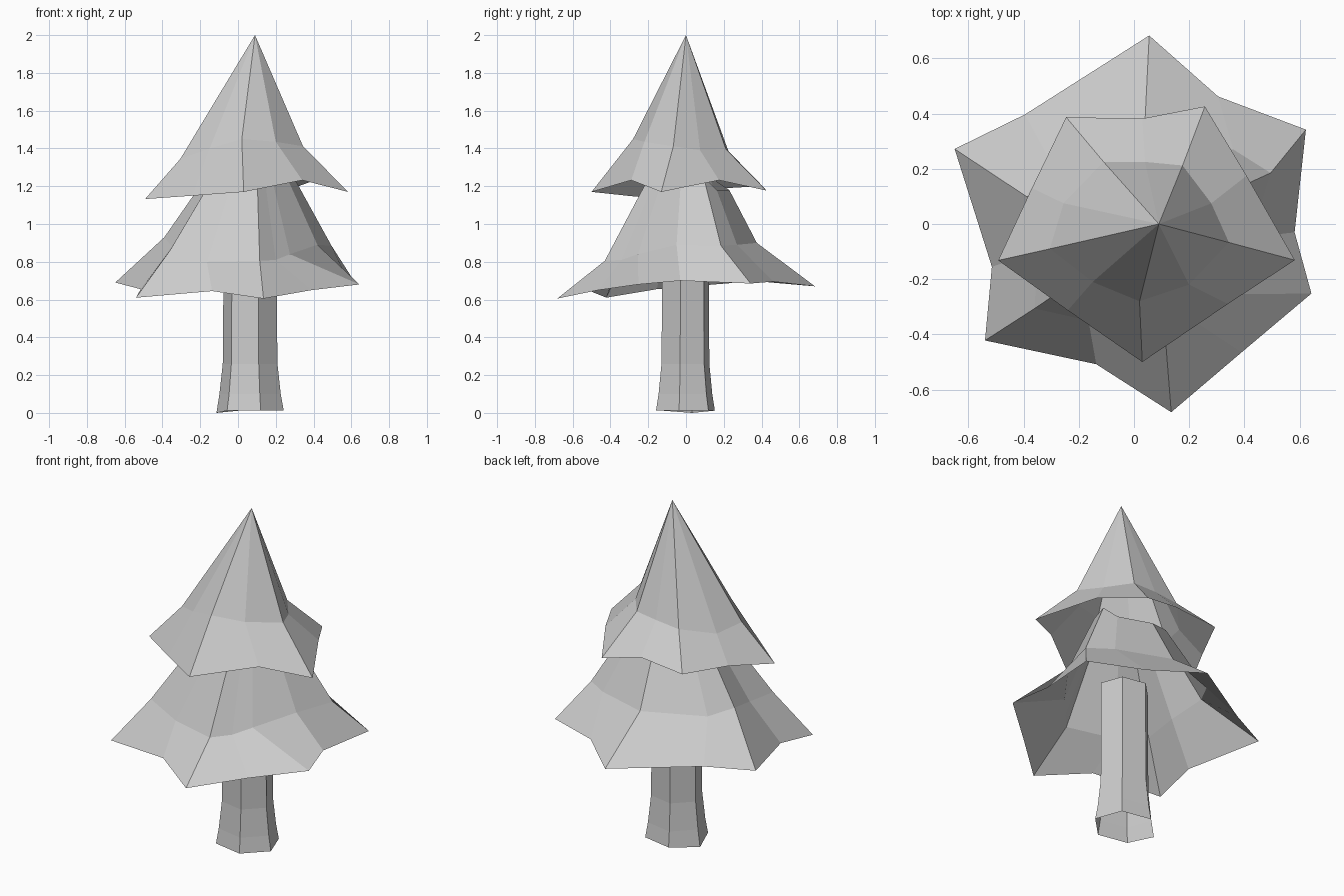
import bpy, bmesh, math
from mathutils import Vector


def loft(name, rings, tip=None):
    """Skin stacked rings (bottom to top) as an open shell, with an optional pointed tip."""
    bm = bmesh.new()
    loops = [[bm.verts.new(p) for p in r] for r in rings]
    n = len(loops[0])
    for a, b in zip(loops, loops[1:]):
        for i in range(n):
            j = (i + 1) % n
            bm.faces.new((a[i], a[j], b[j], b[i]))
    if tip:
        t = bm.verts.new(tip)
        for i in range(n):
            bm.faces.new((loops[-1][i], loops[-1][(i + 1) % n], t))
    me = bpy.data.meshes.new(name)
    bm.to_mesh(me)
    bm.free()
    ob = bpy.data.objects.new(name, me)
    bpy.context.collection.objects.link(ob)
    return ob


# trunk: open six-sided tube, flared at the foot
def hexagon(z, r):
    return [(0.064 + r * math.cos(math.radians(60 * i - 12)),
             0.9 * r * math.sin(math.radians(60 * i - 12)) - 0.003, z) for i in range(6)]


trunk = [hexagon(z, r) for z, r in
         ((0.012, 0.182), (0.1, 0.166), (0.26, 0.148), (0.6, 0.145), (0.87, 0.145))]
trunk[0][3] = (*trunk[0][3][:2], 0)  # lowest corner touches the ground
loft("trunk", trunk)

# lower boughs: six drooping tips, bend line, open collar hidden under the upper boughs
rim = [(-.65, .272, .69), (-.515, -.155, .655), (-.54, -.422, .61), (-.137, -.508, .645),
       (.135, -.682, .605), (.39, -.465, .65), (.643, -.252, .68), (.582, -.03, .70),
       (.623, .342, .685), (.305, .462, .695), (.055, .683, .67), (-.395, .397, .695)]
bend = [(-.39, .10, .93), (-.35, -.10, .88), (-.36, -.306, .86), (-.165, -.35, .80),
        (.115, -.43, .805), (.20, -.34, .81), (.275, -.255, .84), (.42, -.05, .89),
        (.495, .185, .885), (.36, .27, .89), (.04, .375, .90), (-.31, .24, .91)]
axis = Vector((.09, 0, 1.62))
collar = []
for i, p in enumerate(bend):
    p = Vector(p)
    top = 1.18 if i in (9, 10) else 1.25
    collar.append(p.lerp(axis, (top - p.z) / (axis.z - p.z)))
loft("lower_boughs", [rim, bend, collar])

# upper boughs: five tips rising to the treetop
rim = [(-.492, -.132, 1.132), (-.24, -.313, 1.15), (.03, -.5, 1.17), (.34, -.29, 1.232),
       (.583, -.131, 1.17), (.408, .175, 1.232), (.257, .426, 1.177), (.03, .382, 1.225),
       (-.246, .387, 1.20), (-.37, .13, 1.185)]
bend = [(-.305, -.09, 1.345), (-.15, -.21, 1.40), (.02, -.28, 1.45), (.20, -.22, 1.435),
        (.344, -.067, 1.412), (.28, .075, 1.39), (.176, .212, 1.395), (.04, .225, 1.385),
        (-.11, .225, 1.37), (-.255, .075, 1.325)]
loft("upper_boughs", [rim, bend], (.09, 0, 2.0))
